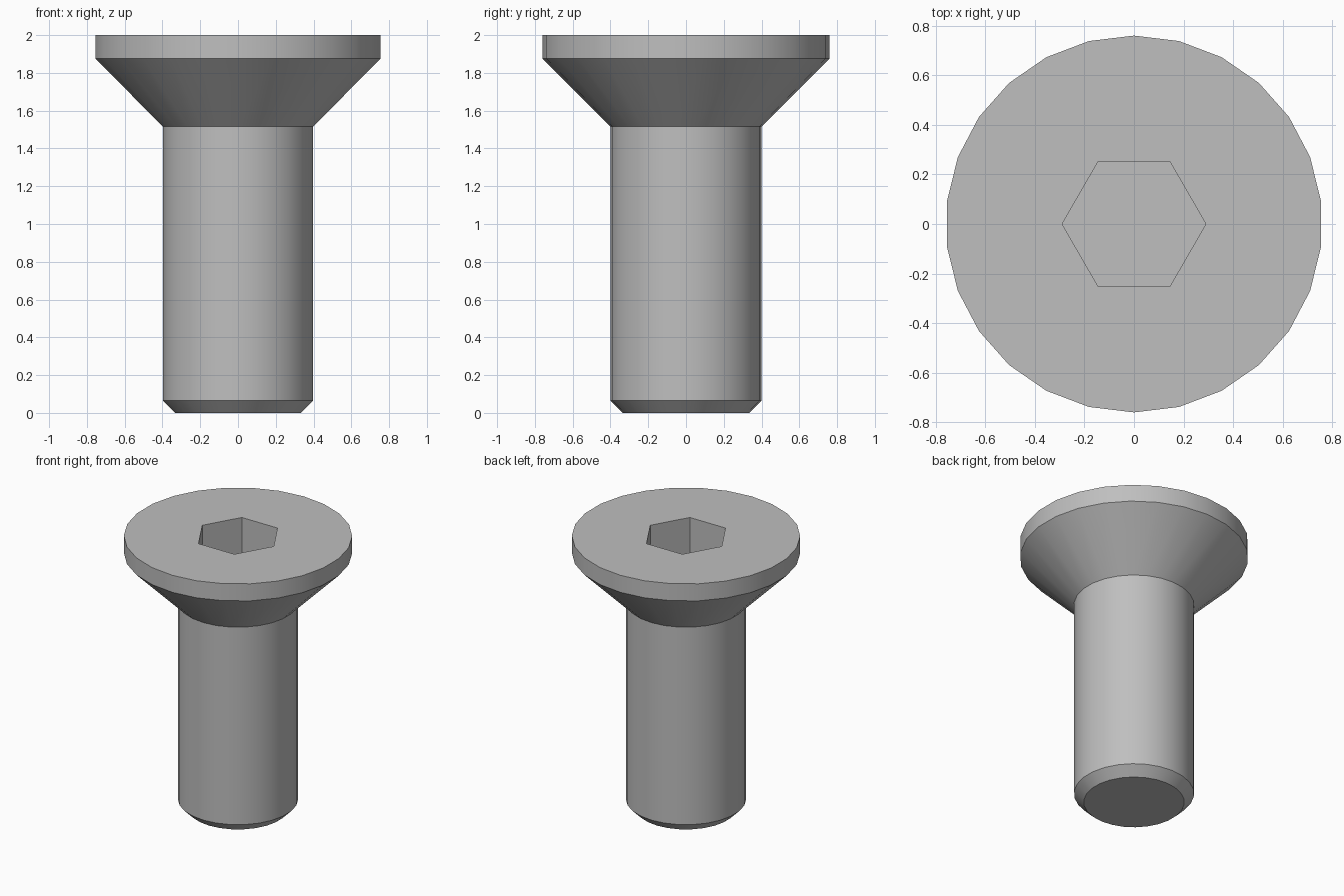
import bpy
import bmesh
from math import cos, sin, pi, radians

cube = bpy.data.objects.get("Cube")
if cube:
    bpy.data.objects.remove(cube, do_unlink=True)

SIDES = 26
# Outer profile from tip to head rim: (radius, height)
PROFILE = [(0.335, 0), (0.4, 0.065), (0.4, 1.515), (0.76, 1.875), (0.76, 2)]
SOCKET_RADIUS = 0.29
SOCKET_FLOOR = 1.7

steel = bpy.data.materials.new("grey steel")
steel.use_nodes = True
colour = (0.52, 0.52, 0.52, 1)
steel.diffuse_color = colour
steel.node_tree.nodes["Principled BSDF"].inputs["Base Color"].default_value = colour

bm = bmesh.new()


def ring(sides, radius, z, start=0.0):
    angles = [start + 2 * pi * i / sides for i in range(sides)]
    return [bm.verts.new((radius * cos(a), radius * sin(a), z)) for a in angles]


def bridge(lower, upper):
    n = len(lower)
    for i in range(n):
        j = (i + 1) % n
        bm.faces.new((lower[i], lower[j], upper[j], upper[i]))


def loop_edges(verts):
    return [bm.edges.get((v, verts[i - 1])) for i, v in enumerate(verts)]


# Chamfered tip, shank, countersunk cone and rim
rings = [ring(SIDES, r, z, pi / 2) for r, z in PROFILE]
for lower, upper in zip(rings, rings[1:]):
    bridge(lower, upper)
bm.faces.new(rings[0])

# Hexagonal socket with a flat floor
floor = ring(6, SOCKET_RADIUS, SOCKET_FLOOR)
mouth = ring(6, SOCKET_RADIUS, 2)
bridge(floor, mouth)
bm.faces.new(floor)

# Flat top of the head around the socket
bmesh.ops.triangle_fill(bm, use_beauty=True,
                        edges=loop_edges(rings[-1]) + loop_edges(mouth))
bmesh.ops.recalc_face_normals(bm, faces=bm.faces)

mesh = bpy.data.meshes.new("countersunk_bolt")
bm.to_mesh(mesh)
bm.free()
mesh.materials.append(steel)
bolt = bpy.data.objects.new("countersunk_bolt", mesh)
bpy.context.collection.objects.link(bolt)

# Smooth round walls, crisp rims and socket
bpy.ops.object.select_all(action='DESELECT')
bolt.select_set(True)
bpy.context.view_layer.objects.active = bolt
bpy.ops.object.shade_smooth_by_angle(angle=radians(30))
